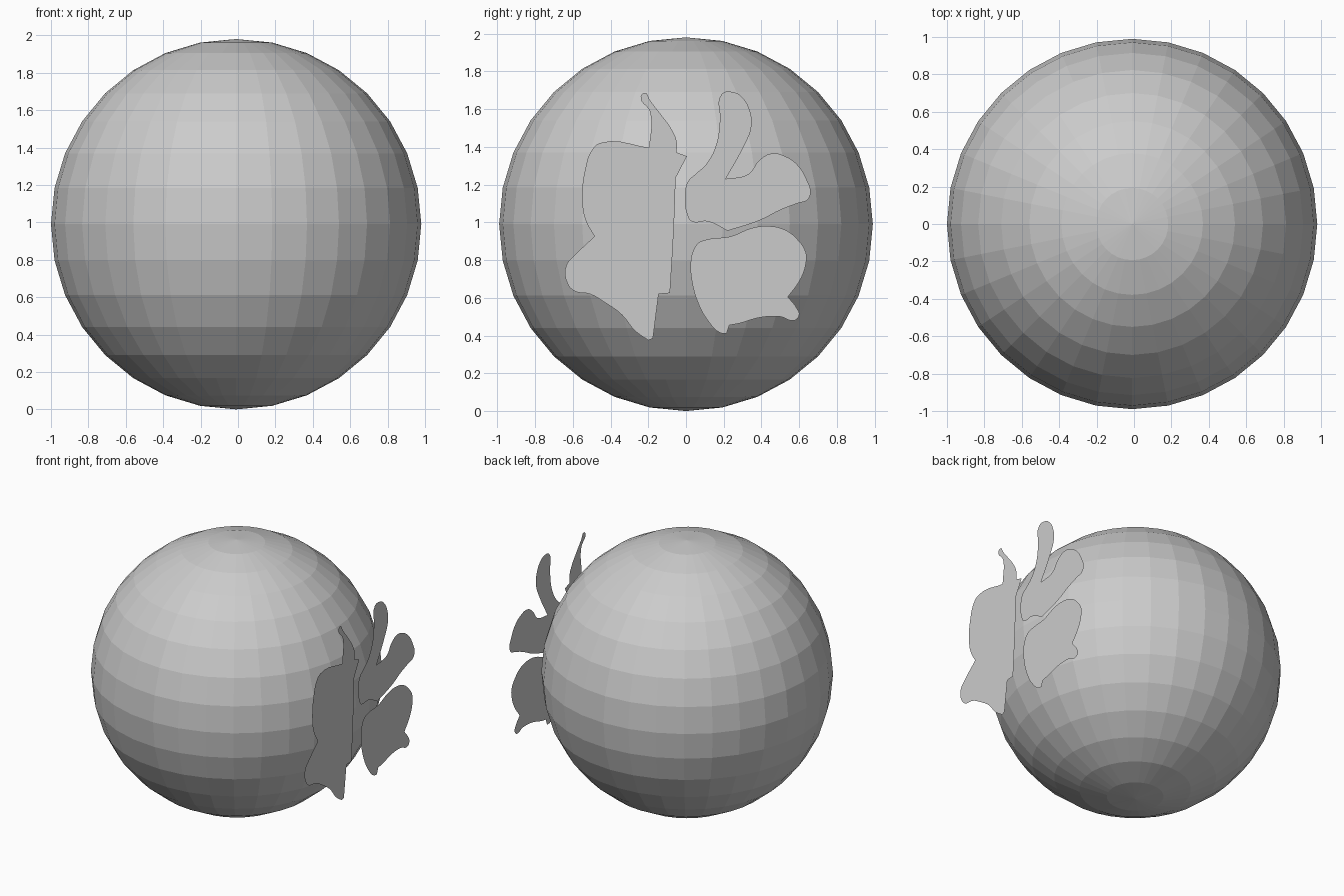
import bpy
from math import radians

# Flat-shaded globe
bpy.ops.mesh.primitive_uv_sphere_add(segments=32, ring_count=16, radius=0.99,
                                     location=(-0.01, 0, 0.99))
bpy.context.object.name = "globe"


def flat_patch(name, points, corners):
    """Filled paper-thin outline in the plane x = 1; points are (y, z)."""
    curve = bpy.data.curves.new(name, 'CURVE')
    curve.dimensions = '2D'
    curve.fill_mode = 'BOTH'
    curve.resolution_u = 5
    spline = curve.splines.new('BEZIER')
    spline.bezier_points.add(len(points) - 1)
    spline.use_cyclic_u = True
    for i, (bp, (y, z)) in enumerate(zip(spline.bezier_points, points)):
        bp.co = (y, z, 0)
        kind = 'VECTOR' if i in corners else 'AUTO'
        bp.handle_left_type = bp.handle_right_type = kind
    obj = bpy.data.objects.new(name, curve)
    obj.location = (1, 0, 0)
    obj.rotation_euler = (radians(90), 0, radians(90))
    bpy.context.collection.objects.link(obj)


# Large land patch on the left
flat_patch("left_land_patch", [
    (-.24, 1.665), (-.217, 1.685), (-.19, 1.645), (-.14, 1.58), (-.075, 1.49),
    (-.05, 1.43), (-.05, 1.37), (.005, 1.35), (-.055, 1.235), (-.065, .96),
    (-.085, .625), (-.145, .62), (-.175, .385), (-.20, .375), (-.27, .425),
    (-.34, .51), (-.43, .575), (-.51, .62), (-.59, .635), (-.63, .68),
    (-.635, .77), (-.59, .825), (-.485, .925), (-.535, 1.02), (-.55, 1.145),
    (-.535, 1.275), (-.50, 1.38), (-.455, 1.42), (-.195, 1.395), (-.19, 1.585),
], {6, 7, 8, 10, 11, 12, 13, 22, 28})

# Forked land patch at the upper right
flat_patch("upper_land_patch", [
    (.19, 1.68), (.25, 1.69), (.295, 1.665), (.34, 1.585), (.345, 1.50),
    (.31, 1.41), (.21, 1.23), (.33, 1.255), (.39, 1.33), (.455, 1.365),
    (.525, 1.35), (.59, 1.305), (.64, 1.225), (.66, 1.16), (.645, 1.12),
    (.59, 1.10), (.50, 1.065), (.39, 1.01), (.22, .955), (.115, 1.005),
    (.03, 1.005), (.005, 1.045), (-.005, 1.145), (.01, 1.215), (.05, 1.255),
    (.105, 1.305), (.16, 1.41), (.18, 1.54),
], {6, 18})

# Rounded land patch at the lower right
flat_patch("lower_land_patch", [
    (.035, .84), (.065, .89), (.115, .91), (.235, .925), (.35, .97),
    (.435, .98), (.525, .96), (.59, .91), (.635, .84), (.635, .78),
    (.605, .695), (.54, .605), (.59, .54), (.60, .51), (.575, .48),
    (.50, .50), (.39, .495), (.285, .465), (.23, .455), (.215, .41),
    (.18, .415), (.115, .48), (.065, .57), (.03, .695), (.025, .79),
], {11, 18, 19})
